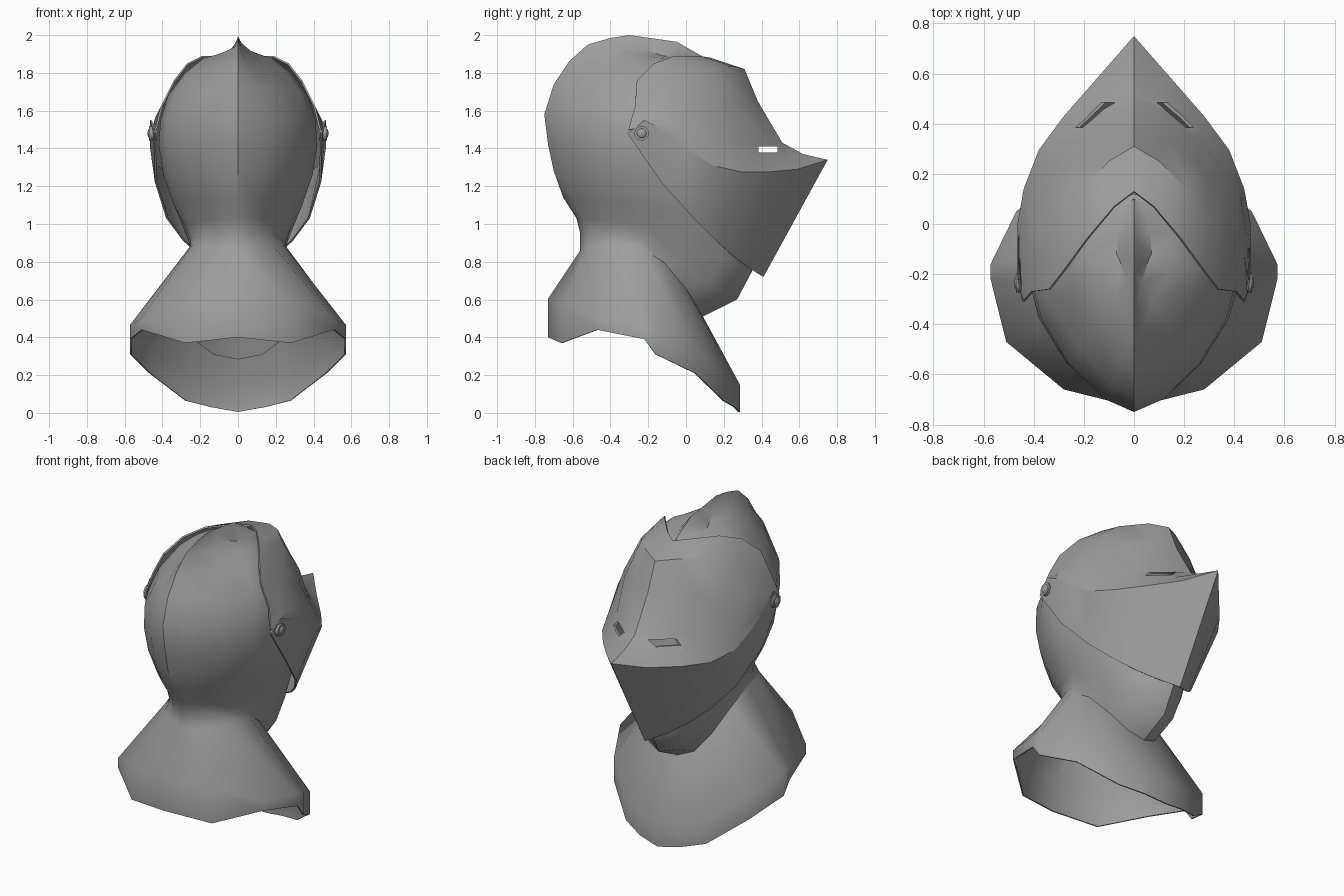
import bpy, bmesh
from math import sin, cos, pi, radians

cube = bpy.data.objects.get("Cube")
if cube:
    bpy.data.objects.remove(cube, do_unlink=True)

steel = bpy.data.materials.new("grey_steel")
steel.use_nodes = True
grey = (0.34, 0.34, 0.34, 1)
steel.diffuse_color = grey
steel.node_tree.nodes["Principled BSDF"].inputs["Base Color"].default_value = grey


def make_active(obj):
    bpy.ops.object.select_all(action='DESELECT')
    obj.select_set(True)
    bpy.context.view_layer.objects.active = obj


def finish(obj, angle=30):
    make_active(obj)
    for mod in list(obj.modifiers):
        bpy.ops.object.modifier_apply(modifier=mod.name)
    bpy.ops.object.shade_smooth_by_angle(angle=radians(angle))


def loft(name, rows, thickness):
    """Skin half rows (front centre to back, listed upwards), mirrored in x."""
    bm = bmesh.new()
    grid = []
    for half in rows:
        full = [(-x, y, z) for x, y, z in half[:0:-1]] + list(half)
        grid.append([bm.verts.new(p) for p in full])
    for low, high in zip(grid, grid[1:]):
        for c in range(len(low) - 1):
            bm.faces.new((low[c], high[c], high[c + 1], low[c + 1]))
    bmesh.ops.remove_doubles(bm, verts=bm.verts, dist=0.0005)
    mesh = bpy.data.meshes.new(name)
    bm.to_mesh(mesh)
    bm.free()
    obj = bpy.data.objects.new(name, mesh)
    bpy.context.collection.objects.link(obj)
    mesh.materials.append(steel)
    shell = obj.modifiers.new("shell", 'SOLIDIFY')
    shell.thickness = thickness
    shell.offset = -1
    return obj


def section(front, side, back, point=1.25, steps=4):
    """Half outline: round quarter in front, pointed quarter behind."""
    (fy, fz), (sx, sy, sz), (by, bz) = front, side, back
    row = []
    for i in range(steps + 1):
        s, c = sin(pi / 2 * i / steps), cos(pi / 2 * i / steps)
        row.append((sx * s, sy + (fy - sy) * c, sz + (fz - sz) * c))
    for i in range(1, steps + 1):
        s, c = sin(pi / 2 * i / steps) ** point, max(cos(pi / 2 * i / steps), 0) ** point
        row.append((sx * c, sy + (by - sy) * s, sz + (bz - sz) * s))
    row[-1] = (0, by, bz)
    return row


# Flared neck collar with an upright rim
rim = [(0, .285, .005), (.14, .26, .03), (.28, .2, .065), (.47, .05, .21), (.572, -.16, .31),
       (.572, -.22, .39), (.51, -.47, .44), (.28, -.66, .37), (0, -.73, .4)]
rim_height = (.145, .14, .14, .14, .145, .075, .06, .21, .205)
rim_top = [(x, y, z + h) for (x, y, z), h in zip(rim, rim_height)]
neck = [(0, .09, .51), (.1, .065, .55), (.18, 0, .66), (.235, -.12, .8), (.255, -.25, .88),
        (.24, -.37, .89), (.19, -.46, .88), (.1, -.53, .87), (0, -.56, .86)]

# Skull with chin guard below and crest ridge on top
skull_rows = [section(*r) for r in (
    ((.27, .60), (.255, -.23, .92), (-.56, .95)),
    ((.35, .75), (.28, -.21, .99), (-.58, 1.03)),
    ((.36, .95), (.34, -.20, 1.1), (-.65, 1.14)),
    ((.30, 1.2), (.395, -.22, 1.26), (-.70, 1.28)),
    ((.25, 1.4), (.42, -.22, 1.42), (-.73, 1.42)),
    ((.22, 1.55), (.41, -.22, 1.55), (-.75, 1.58), 1.3),
    ((.18, 1.68), (.37, -.20, 1.68), (-.70, 1.74), 1.5),
    ((.15, 1.8), (.28, -.18, 1.8), (-.62, 1.86), 1.9),
    ((.12, 1.86), (.18, -.15, 1.88), (-.52, 1.95), 2.5),
    ((.10, 1.87), (.07, -.12, 1.89), (-.40, 1.985), 2.5),
    ((.10, 1.88), (0, -.05, 1.965), (-.30, 2.0)),
)]
finish(loft("skull_and_collar", [rim, rim_top, neck] + skull_rows, .008), 38)

# Throat plate tucked inside the front of the collar
throat_rows = [[(0, .16, .285), (.13, .12, .31), (.24, .02, .39)],
               [(0, .08, .52), (.1, .05, .55), (.17, -.02, .64)]]
finish(loft("throat_plate", throat_rows, .006))

# Visor: back edge, brow, cheek, sight, lip, crease and lower edge
visor_rows = [
    [(0, .13, 1.88), (.08, .07, 1.89), (.19, -.06, 1.89), (.27, -.17, 1.85),
     (.34, -.26, 1.76), (.41, -.27, 1.62), (.44, -.305, 1.5)],
    [(0, .31, 1.82), (.1, .25, 1.835), (.22, .13, 1.825), (.31, 0, 1.77),
     (.37, -.1, 1.69), (.42, -.2, 1.6), (.447, -.29, 1.5)],
    [(0, .38, 1.65), (.13, .34, 1.65), (.26, .24, 1.63), (.35, .12, 1.6),
     (.41, 0, 1.57), (.44, -.12, 1.56), (.452, -.27, 1.51)],
    [(0, .51, 1.43), (.12, .45, 1.42), (.25, .34, 1.42), (.36, .22, 1.43),
     (.43, .07, 1.46), (.455, -.07, 1.5), (.457, -.25, 1.525)],
    [(0, .62, 1.37), (.13, .515, 1.35), (.265, .385, 1.345), (.37, .26, 1.35),
     (.43, .12, 1.38), (.46, -.03, 1.45), (.46, -.235, 1.54)],
    [(0, .75, 1.34), (.14, .59, 1.29), (.28, .43, 1.275), (.38, .295, 1.275),
     (.44, .14, 1.31), (.465, 0, 1.4), (.465, -.22, 1.55)],
    [(0, .41, .72), (.11, .33, .77), (.2, .25, .83), (.29, .16, .91),
     (.38, .04, 1.03), (.44, -.13, 1.22), (.445, -.31, 1.48)],
]
visor = loft("visor", visor_rows[::-1], .01)

# Eye slits cut straight through both sides of the visor
bpy.ops.mesh.primitive_cube_add(size=1, location=(0, .435, 1.395))
cutter = bpy.context.object
cutter.name = "eye_slit_cutter"
cutter.scale = (.8, .1, .033)
cutter.hide_render = True
cut = visor.modifiers.new("eye_slits", 'BOOLEAN')
cut.operation = 'DIFFERENCE'
cut.object = cutter
bpy.context.view_layer.update()
finish(visor)
bpy.data.objects.remove(cutter, do_unlink=True)

# Visor pivots: washer and domed rivet on each side
for side, label in ((1, "left"), (-1, "right")):
    bpy.ops.mesh.primitive_cylinder_add(vertices=20, radius=.038, depth=.04,
                                        location=(side * .45, -.235, 1.48), rotation=(0, pi / 2, 0))
    washer = bpy.context.object
    washer.name = label + "_pivot_washer"
    bpy.ops.mesh.primitive_uv_sphere_add(segments=16, ring_count=8, radius=.028,
                                         location=(side * .463, -.235, 1.48), rotation=(0, pi / 2, 0))
    rivet = bpy.context.object
    rivet.name = label + "_pivot_rivet"
    rivet.scale = (1, 1, .6)
    for part in (washer, rivet):
        part.data.materials.append(steel)
        finish(part, 40)
